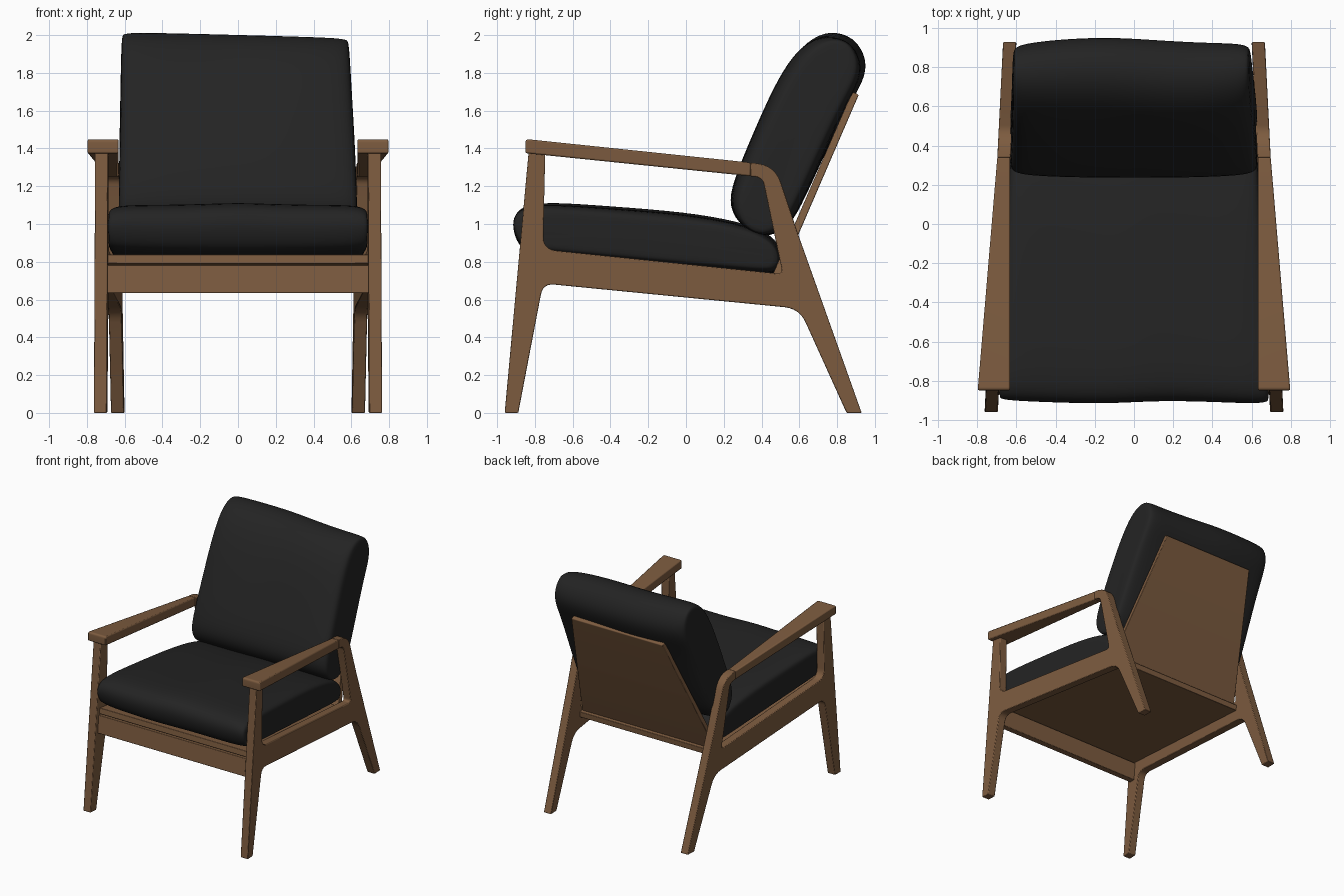
import bpy, bmesh, math
from mathutils import Vector

if "Cube" in bpy.data.objects:
    bpy.data.objects.remove(bpy.data.objects["Cube"])


def material(name, rgb):
    m = bpy.data.materials.new(name)
    m.diffuse_color = (*rgb, 1)
    m.use_nodes = True
    m.node_tree.nodes["Principled BSDF"].inputs["Base Color"].default_value = m.diffuse_color
    return m


WOOD = material("walnut wood", (0.205, 0.106, 0.050))
FABRIC = material("black fabric", (0.017, 0.017, 0.017))


def finish(name, bm, mat):
    bmesh.ops.recalc_face_normals(bm, faces=bm.faces[:])
    mesh = bpy.data.meshes.new(name)
    bm.to_mesh(mesh)
    bm.free()
    mesh.materials.append(mat)
    ob = bpy.data.objects.new(name, mesh)
    bpy.context.collection.objects.link(ob)
    return ob


def rounded(points):
    """Side profile (y, z, corner size) -> points with curved corners."""
    out = []
    n = len(points)
    for i, (y, z, d) in enumerate(points):
        p = Vector((y, z))
        if not d:
            out.append(p)
            continue
        a = p + (Vector(points[i - 1][:2]) - p).normalized() * d
        b = p + (Vector(points[(i + 1) % n][:2]) - p).normalized() * d
        for k in range(7):
            t = k / 6
            out.append(a * (1 - t) ** 2 + p * 2 * t * (1 - t) + b * t * t)
    return out


def prism(name, points, lo, hi, mirror=False, bevel=0.008):
    """Side profile spanned between x = lo(y, z) and x = hi(y, z)."""
    pts = rounded(points)
    bm = bmesh.new()
    rows = [[bm.verts.new((f(*p), p.x, p.y)) for p in pts] for f in (lo, hi)]
    bm.faces.new(rows[0])
    bm.faces.new(rows[1])
    for i in range(len(pts)):
        j = (i + 1) % len(pts)
        bm.faces.new((rows[0][i], rows[0][j], rows[1][j], rows[1][i]))
    ob = finish(name, bm, WOOD)
    b = ob.modifiers.new("soft edges", 'BEVEL')
    b.width, b.segments, b.limit_method, b.angle_limit = bevel, 2, 'ANGLE', math.radians(40)
    if mirror:
        ob.modifiers.new("mirror", 'MIRROR').use_axis = (True, False, False)
    bpy.context.view_layer.objects.active = ob
    ob.select_set(True)
    bpy.ops.object.shade_smooth_by_angle(angle=math.radians(30))
    ob.select_set(False)
    return ob


def cushion(name, profile, start, end, half_width, warp):
    """Loft of a side profile across x, thinner towards both ends."""
    p0 = Vector(start)
    d = (Vector(end) - p0).normalized()
    nrm = Vector((-d.y, d.x))
    mid = (Vector(end) - p0).length / 2
    stations = [(-1, .62, .965), (-.985, .8, .985), (-.9, .92, 1), (-.6, .98, 1), (-.25, 1, 1)]
    stations += [(0, 1, 1)] + [(-u, t, l) for u, t, l in reversed(stations)]
    bm = bmesh.new()
    rings = []
    for u, thick, length in stations:
        ring = []
        for q in profile:
            rel = Vector(q) - p0
            p = p0 + d * (mid + (rel.dot(d) - mid) * length) + nrm * rel.dot(nrm) * thick
            dx, dy, dz = warp(u, *p)
            ring.append(bm.verts.new((u * half_width(*p) + dx, p.x + dy, p.y + dz)))
        rings.append(ring)
    n = len(profile)
    for a, b in zip(rings, rings[1:]):
        for i in range(n):
            j = (i + 1) % n
            bm.faces.new((a[i], a[j], b[j], b[i]))
    bm.faces.new(rings[0])
    bm.faces.new(rings[-1])
    for f in bm.faces:
        f.smooth = True
    ob = finish(name, bm, FABRIC)
    s = ob.modifiers.new("soft", 'SUBSURF')
    s.levels = s.render_levels = 2
    return ob


# Side frames converge towards the back
inner = lambda y, z: 0.647 - 0.05 * y
outer = lambda y, z: 0.715 - 0.05 * y

# Front leg, side rail, rear leg and arm bend in one piece
prism("side_frame", [
    (-0.96, 0, 0), (-0.888, 0, 0), (-0.757, 0.685, 0.06), (0.6, 0.552, 0.08),
    (0.85, 0, 0), (0.93, 0, 0), (0.592, 0.95, 0), (0.472, 1.311, 0.1),
    (0.34, 1.325, 0), (0.34, 1.253, 0), (0.405, 1.246, 0.04), (0.512, 0.735, 0.03),
    (-0.757, 0.866, 0.07), (-0.745, 1.385, 0), (-0.832, 1.395, 0)],
    inner, outer, mirror=True, bevel=0.005)

# Armrests, wide at the front and narrowing into the bend
prism("armrest", [(-0.85, 1.45, 0.02), (0.342, 1.325, 0), (0.342, 1.253, 0), (-0.85, 1.375, 0.01)],
      lambda y, z: 0.632, lambda y, z: 0.798 - 0.084 * (y + 0.85), mirror=True)

# Front rail, seat board and back panel
left = lambda y, z: -inner(y, z) - 0.005
right = lambda y, z: inner(y, z) + 0.005
prism("front_rail", [(-0.872, 0.635, 0), (-0.858, 0.782, 0), (-0.805, 0.78, 0), (-0.82, 0.635, 0)],
      left, right, bevel=0.004)
prism("seat_board", [(-0.85, 0.79, 0), (-0.845, 0.838, 0), (0.52, 0.70, 0), (0.515, 0.652, 0)],
      left, right, bevel=0.004)
back_half = lambda y, z: 0.62 - 0.2 * (z - 0.7)
prism("back_panel", [(0.445, 0.70, 0), (0.49, 0.70, 0), (0.915, 1.685, 0.01), (0.88, 1.70, 0.01)],
      lambda y, z: -back_half(y, z), back_half, bevel=0.004)

# Seat cushion with a slightly wavy edge
cushion("seat_cushion", [
    (-0.915, 0.98), (-0.885, 0.89), (-0.83, 0.845), (-0.65, 0.83), (0.0, 0.77), (0.38, 0.735),
    (0.48, 0.735), (0.51, 0.79), (0.5, 0.88), (0.43, 0.955), (0.28, 1.01), (0.0, 1.06),
    (-0.4, 1.09), (-0.7, 1.112), (-0.85, 1.1), (-0.905, 1.05)],
    (-0.91, 0.97), (0.51, 0.84),
    lambda y, z: 0.65 - 0.05 * y,
    lambda u, y, z: (0, 0.008 * math.sin(5 * u), 0.006 * math.cos(7 * u) * (z > 0.95)))

# Back cushion leaning on the panel, its top a little uneven
def slump(u, y, z):
    k = max(0, (z - 1.3) / 0.7)
    return (-0.015 * k, 0.016 * math.cos(3.5 * u + 1) * k, (-0.016 * u - 0.004) * k)


cushion("back_cushion", [
    (0.222, 1.09), (0.25, 1.23), (0.35, 1.47), (0.47, 1.74), (0.57, 1.90), (0.66, 1.98),
    (0.76, 2.015), (0.88, 1.99), (0.95, 1.87), (0.935, 1.76), (0.85, 1.62), (0.72, 1.34),
    (0.6, 1.07), (0.53, 0.97), (0.42, 0.925), (0.3, 0.975)],
    (0.38, 1.0), (0.82, 1.96),
    lambda y, z: 0.635 - 0.035 * max(0, z - 1.1), slump)
